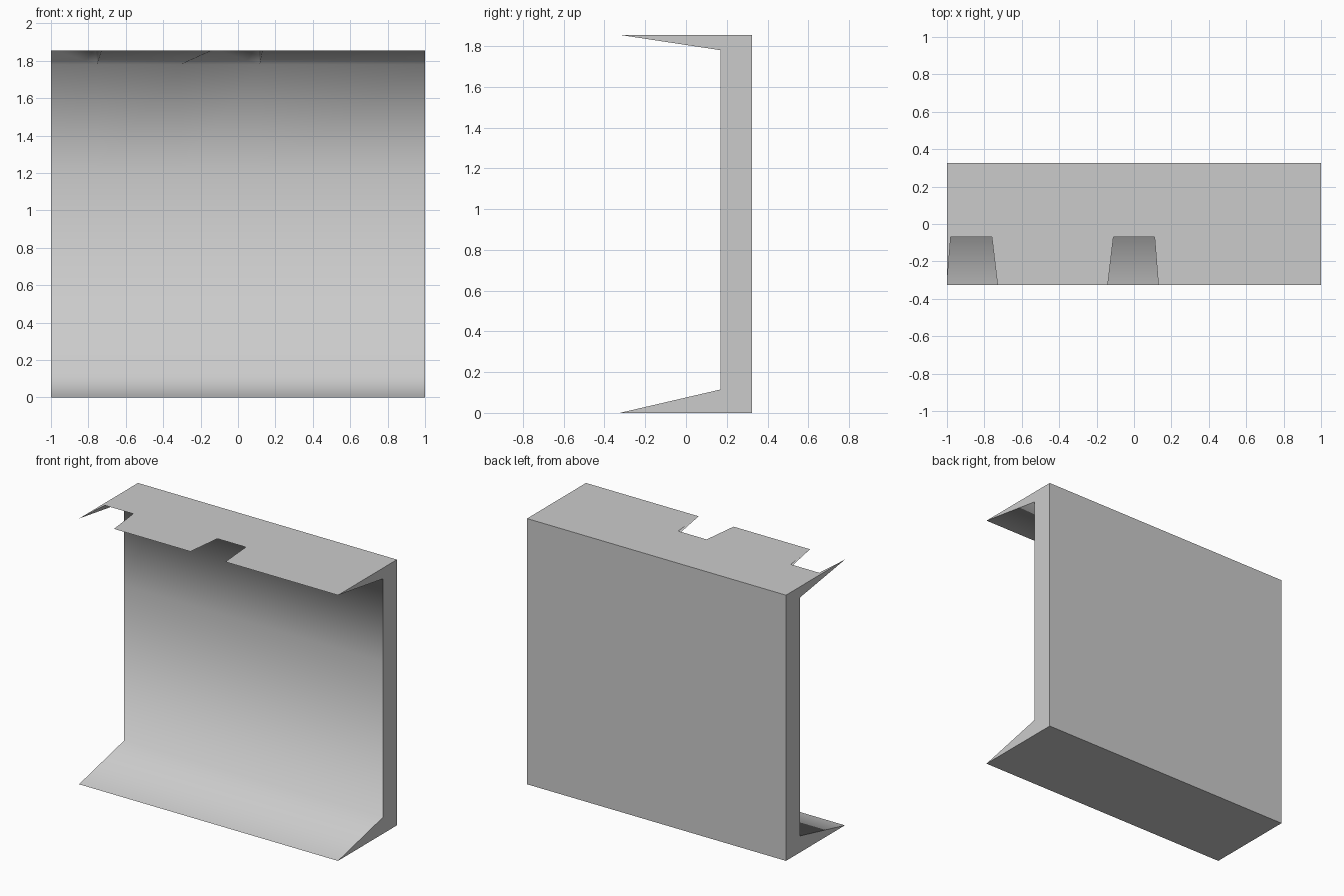
import bpy, bmesh, math

if "Cube" in bpy.data.objects:
    bpy.data.objects.remove(bpy.data.objects["Cube"])

D, H = 0.325, 1.855          # half depth, height
WALL_Y = 0.17                # inner wall face
WALL_TOP, WALL_MID, WALL_LOW = 1.78, 1.2, 0.115
NOTCH_Y = -0.07

bm = bmesh.new()
cache = {}


def v(x, y, z):
    key = (round(x, 4), round(y, 4), round(z, 4))
    if key not in cache:
        cache[key] = bm.verts.new(key)
    return cache[key]


def face(points):
    verts = []
    for p in points:
        vert = v(*p)
        if vert not in verts:
            verts.append(vert)
    if len(verts) > 2:
        bm.faces.new(verts)


# Broken front lip: (lip x, lip y, x where its underside meets the wall)
lip = [(-1, -D, -1), (-0.98, NOTCH_Y, -1), (-0.76, NOTCH_Y, -0.755),
       (-0.73, -D, -0.755), (-0.14, -D, -0.305), (-0.11, NOTCH_Y, -0.305),
       (0.11, NOTCH_Y, 0.115), (0.13, -D, 0.115), (1, -D, 1)]
xs = sorted({p[2] for p in lip})

# Top slab surface and its sloping underside
face([(x, y, H) for x, y, w in lip] + [(1, D, H), (-1, D, H)])
for (x0, y0, w0), (x1, y1, w1) in zip(lip, lip[1:]):
    face([(x0, y0, H), (w0, WALL_Y, WALL_TOP), (w1, WALL_Y, WALL_TOP), (x1, y1, H)])

# Inner wall strips
for a, b in zip(xs, xs[1:]):
    for z0, z1 in ((WALL_LOW, WALL_MID), (WALL_MID, WALL_TOP)):
        face([(a, WALL_Y, z0), (b, WALL_Y, z0), (b, WALL_Y, z1), (a, WALL_Y, z1)])

# Bottom wedge, base and back
face([(-1, -D, 0), (1, -D, 0)] + [(x, WALL_Y, WALL_LOW) for x in reversed(xs)])
face([(-1, -D, 0), (-1, D, 0), (1, D, 0), (1, -D, 0)])
face([(-1, D, 0), (-1, D, H), (1, D, H), (1, D, 0)])

# End profiles
for s in (-1, 1):
    face([(s, y, z) for y, z in ((-D, 0), (D, 0), (D, H), (-D, H), (WALL_Y, WALL_TOP),
                                 (WALL_Y, WALL_MID), (WALL_Y, WALL_LOW))])

bmesh.ops.recalc_face_normals(bm, faces=bm.faces)
mesh = bpy.data.meshes.new("wall_section")
bm.to_mesh(mesh)
bm.free()
obj = bpy.data.objects.new("wall_section", mesh)
bpy.context.collection.objects.link(obj)

# Smooth inner corners, crisp outer edges
bpy.context.view_layer.objects.active = obj
obj.select_set(True)
bpy.ops.object.shade_smooth_by_angle(angle=math.radians(85))
